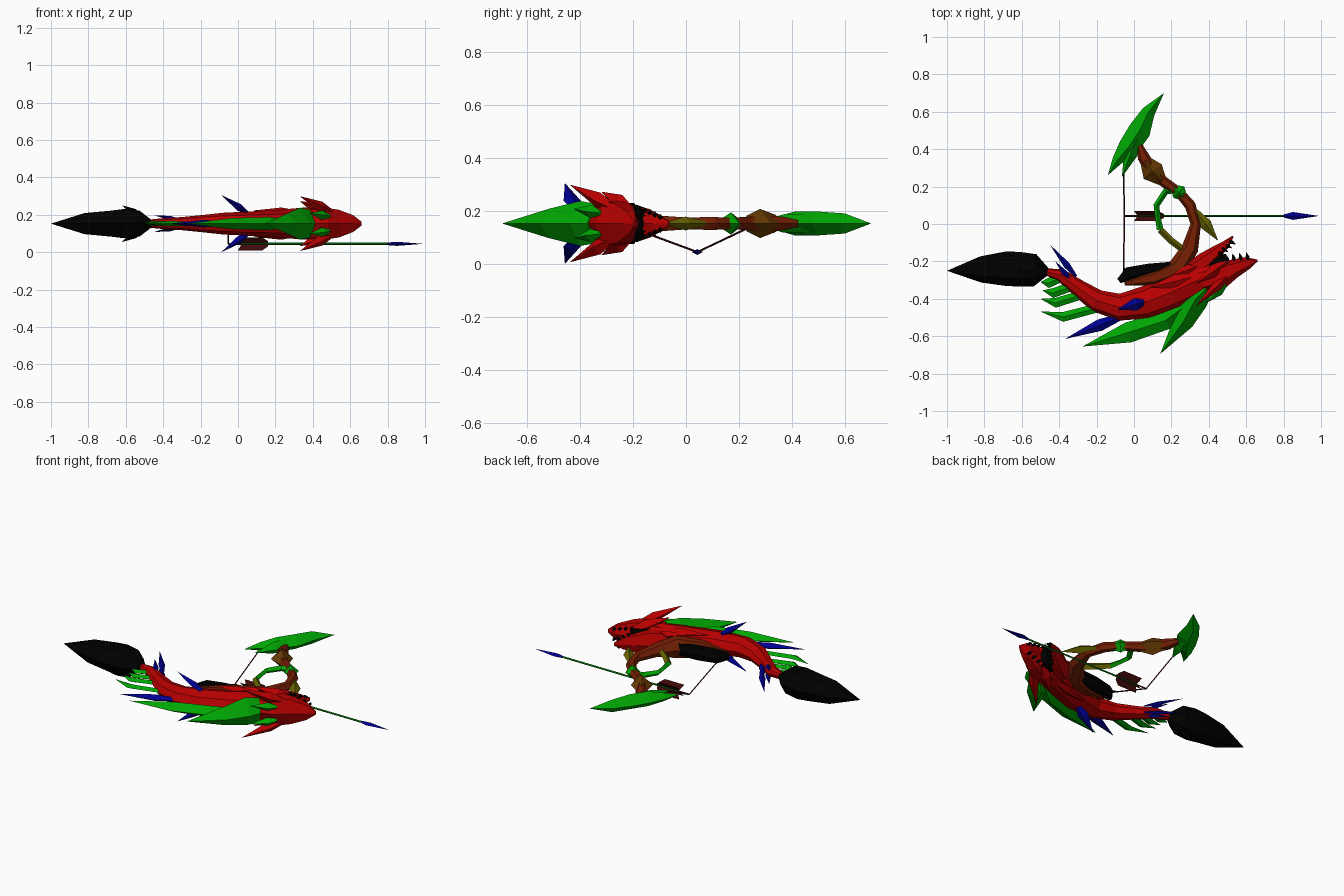
import bpy, bmesh, math
from mathutils import Vector

if "Cube" in bpy.data.objects:
    bpy.data.objects.remove(bpy.data.objects["Cube"])

MID = 0.153  # height of the symmetry plane


def material(name, rgb):
    m = bpy.data.materials.new(name)
    m.use_nodes = True
    m.diffuse_color = (*rgb, 1)
    m.node_tree.nodes["Principled BSDF"].inputs["Base Color"].default_value = (*rgb, 1)
    return m


RED = material("dragon red", (.49, 0, 0))
GREEN = material("fin green", (0, .38, .001))
BLUE = material("spike blue", (0, 0, .28))
BLACK = material("black", (0, 0, 0))
BROWN = material("limb brown", (.18, .014, .001))
BRONZE = material("knot bronze", (.14, .045, .001))
OLIVE = material("olive", (.14, .13, 0))
DARK = material("feather maroon", (.05, .003, .003))
SHAFT = material("shaft green", (0, .15, .003))


def finish(name, bm, mat):
    bmesh.ops.remove_doubles(bm, verts=bm.verts, dist=1e-5)
    bmesh.ops.recalc_face_normals(bm, faces=bm.faces)
    mesh = bpy.data.meshes.new(name)
    bm.to_mesh(mesh)
    bm.free()
    mesh.materials.append(mat)
    ob = bpy.data.objects.new(name, mesh)
    bpy.context.collection.objects.link(ob)
    return ob


def loft(name, mat, path, sides=4):
    """Faceted tube; each path entry is (centre, half width, half height)."""
    bm = bmesh.new()
    pts = [Vector(p[0]) for p in path]
    rings = []
    for i, (_, a, b) in enumerate(path):
        t = (pts[min(i + 1, len(pts) - 1)] - pts[max(i - 1, 0)]).normalized()
        side = Vector((0, 0, 1)).cross(t).normalized()
        up = t.cross(side)
        angles = [math.tau * k / sides for k in range(sides)]
        rings.append([bm.verts.new(pts[i] + side * a * math.cos(q) + up * b * math.sin(q))
                      for q in angles])
    for r, s in zip(rings, rings[1:]):
        for k in range(sides):
            n = (k + 1) % sides
            bm.faces.new((r[k], r[n], s[n], s[k]))
    bm.faces.new(rings[0])
    bm.faces.new(rings[-1])
    return finish(name, bm, mat)


def flat(name, mat, rows, sides=4):
    """Loft in the symmetry plane from (x, y, half width, half height) rows."""
    return loft(name, mat, [((x, y, MID), a, b) for x, y, a, b in rows], sides)


def spike(name, mat, base, tip, a, b, belly=.35):
    """Diamond-section spike, widest part way along."""
    p, q = Vector(base), Vector(tip)
    return loft(name, mat, [(p, a * .4, b * .4), (p.lerp(q, belly), a, b), (q, 0, 0)])


def plane_spike(name, mat, x, y, tx, ty, a, b, belly=.35):
    return spike(name, mat, (x, y, MID), (tx, ty, MID), a, b, belly)


def pair(name, mat, base, tip, a, b, belly=.35):
    for label, s in (("upper", 1), ("lower", -1)):
        spike(f"{name}_{label}", mat, (base[0], base[1], MID + s * base[2]),
              (tip[0], tip[1], MID + s * tip[2]), a, b, belly)


# dragon body and head
flat("body", RED, [(-.49, -.25, .015, .02), (-.39, -.275, .035, .03), (-.3, -.34, .045, .035),
                   (-.2, -.41, .06, .045), (-.08, -.445, .072, .058), (.06, -.42, .087, .065),
                   (.2, -.365, .09, .072), (.34, -.3, .09, .085), (.42, -.265, .08, .085)], 8)
flat("upper_jaw", RED, [(.36, -.3, .08, .085), (.46, -.275, .075, .097), (.53, -.24, .052, .085),
                        (.61, -.208, .032, .052), (.66, -.195, .005, .012)], 6)
flat("lower_jaw", RED, [(.3, -.25, .045, .07), (.38, -.2, .05, .078), (.44, -.15, .035, .062),
                        (.49, -.11, .022, .04), (.53, -.065, .004, .01)], 6)
flat("mouth_lining", BLACK, [(.4, -.24, .04, .06), (.46, -.2, .035, .07), (.5, -.175, .018, .06)], 6)

# teeth along both jaws
for i in range(4):
    f = i / 3
    x, y, w = .5 + .11 * f, -.2 + .01 * f, .06 - .03 * f
    pair(f"upper_tooth_{i}", BLACK, (x, y, w), (x - .01, y + .04, w), .011, .011)
    x, y, w = .45 + .06 * f, -.15 + .06 * f, .05 - .025 * f
    pair(f"lower_tooth_{i}", BLACK, (x, y, w), (x + .035, y - .02, w), .011, .011)

# horns, cheek scales and brow crests
pair("horn", RED, (.52, -.26, .05), (.33, -.44, .147), .026, .03, .4)
pair("cheek_horn", RED, (.5, -.2, .045), (.33, -.32, .12), .035, .035, .4)
pair("neck_scale", RED, (.33, -.28, .06), (.08, -.34, .07), .04, .022, .4)
pair("jaw_scale", RED, (.36, -.22, .05), (.19, -.28, .065), .028, .02, .4)
pair("brow_crest", GREEN, (.49, -.325, .04), (.38, -.425, .055), .026, .025)

# black tail blade
flat("tail_blade", BLACK, [(-1, -.25, 0, 0), (-.82, -.243, .07, .065), (-.68, -.239, .093, .08),
                           (-.61, -.242, .092, .09), (-.53, -.248, .087, .08),
                           (-.46, -.255, .02, .02)], 6)
pair("tail_barb", BLACK, (-.52, -.25, .04), (-.62, -.25, .098), .05, .02)

# large back fins
flat("back_fin_rear", GREEN, [(.27, -.44, .012, .02), (.17, -.515, .05, .035),
                              (-.03, -.58, .055, .03), (-.275, -.655, 0, 0)])
flat("back_fin_front", GREEN, [(.385, -.345, .04, .075), (.33, -.4, .07, .085),
                               (.265, -.52, .055, .055), (.14, -.695, 0, 0)])

# green tail feathers, hooked back toward the tail
for i, (x, y, tx, ty) in enumerate([(-.4, -.29, -.5, -.31), (-.35, -.34, -.49, -.355),
                                    (-.3, -.385, -.5, -.4), (-.2, -.45, -.5, -.468)]):
    ex, ey = x * .4 + tx * .6, min(y, ty) - .012 * (i + 1) * .6
    flat(f"tail_feather_{i}", GREEN, [(x, y, .024, .012), (ex, ey, .026, .013), (tx, ty, 0, 0)])

# blue spikes
plane_spike("back_spike", BLUE, -.03, -.48, -.37, -.615, .032, .02, .45)
pair("side_spike", BLUE, (.06, -.415, .05), (-.09, -.458, .153), .034, .02)
pair("tail_spike_long", BLUE, (-.31, -.28, .02), (-.45, -.11, .045), .018, .012)
pair("tail_spike_short", BLUE, (-.34, -.3, .02), (-.42, -.2, .04), .016, .012)

# black belly plate holding the lower string end
flat("belly_plate", BLACK, [(-.08, -.305, .015, .02), (-.03, -.265, .035, .04), (.08, -.242, .03, .045),
                            (.22, -.222, .022, .04)], 6)
plane_spike("belly_hook", BLACK, -.03, -.29, -.06, -.225, .02, .015)

# bow limb with its knots
flat("bow_limb", BROWN, [(-.05, -.32, .01, .02), (.1, -.29, .04, .055), (.23, -.24, .055, .066),
                         (.3, -.13, .045, .036), (.33, 0, .028, .026), (.3, .1, .03, .028),
                         (.24, .17, .026, .024), (.16, .225, .028, .028), (.09, .29, .034, .035),
                         (.05, .36, .032, .03), (.03, .42, .016, .015)], 6)
flat("green_knot", GREEN, [(.27, .14, .018, .022), (.24, .17, .042, .042), (.21, .195, .018, .022)])
flat("bronze_knot", BRONZE, [(.15, .23, .028, .03), (.1, .28, .062, .055), (.06, .34, .03, .032)])
plane_spike("limb_thorn", OLIVE, .33, .07, .45, -.09, .032, .026, .45)

# hand guard
flat("guard_upper", GREEN, [(.24, .18, .014, .016), (.17, .175, .018, .018), (.12, .1, .016, .016),
                            (.128, .03, .015, .015), (.14, -.03, .018, .018)])
flat("guard_lower", OLIVE, [(.14, -.03, .018, .018), (.2, -.09, .018, .02), (.28, -.15, .018, .022)])

# green blade at the top of the limb
flat("top_blade", GREEN, [(.16, .7, 0, 0), (.078, .6, .036, .038), (.03, .5, .06, .045),
                          (-.03, .41, .055, .045), (-.09, .34, .028, .025), (-.14, .26, 0, 0)])
flat("top_blade_prong", GREEN, [(.03, .48, .035, .035), (-.02, .37, .035, .035), (-.065, .25, 0, 0)])

# string drawn to the arrow nock
NOCK = (-.052, .043, .045)
loft("string", DARK, [((-.055, .27, MID), .004, .004), (NOCK, .004, .004),
                      ((-.055, -.25, MID), .004, .004)])

# arrow: shaft, head and crossed feathers
AY, AZ = NOCK[1:]
loft("arrow_nock", DARK, [(NOCK, .005, .005), ((.02, AY, AZ), .005, .005)])
loft("arrow_shaft", SHAFT, [((.02, AY, AZ), .006, .006), ((.82, AY, AZ), .006, .006)])
loft("arrow_head", BLUE, [((.8, AY, AZ), .008, .007), ((.85, AY, AZ), .021, .011),
                          ((.99, AY, AZ), 0, 0)])
for i, s in enumerate((1, -1)):
    bm = bmesh.new()
    edge = [(0, 1), (.13, 1), (.16, .4), (.16, -.4), (.13, -1), (0, -1), (.02, 0)]
    bm.faces.new([bm.verts.new((x, AY + .026 * v, AZ + s * .035 * v)) for x, v in edge])
    finish(f"arrow_feather_{i}", bm, DARK)
